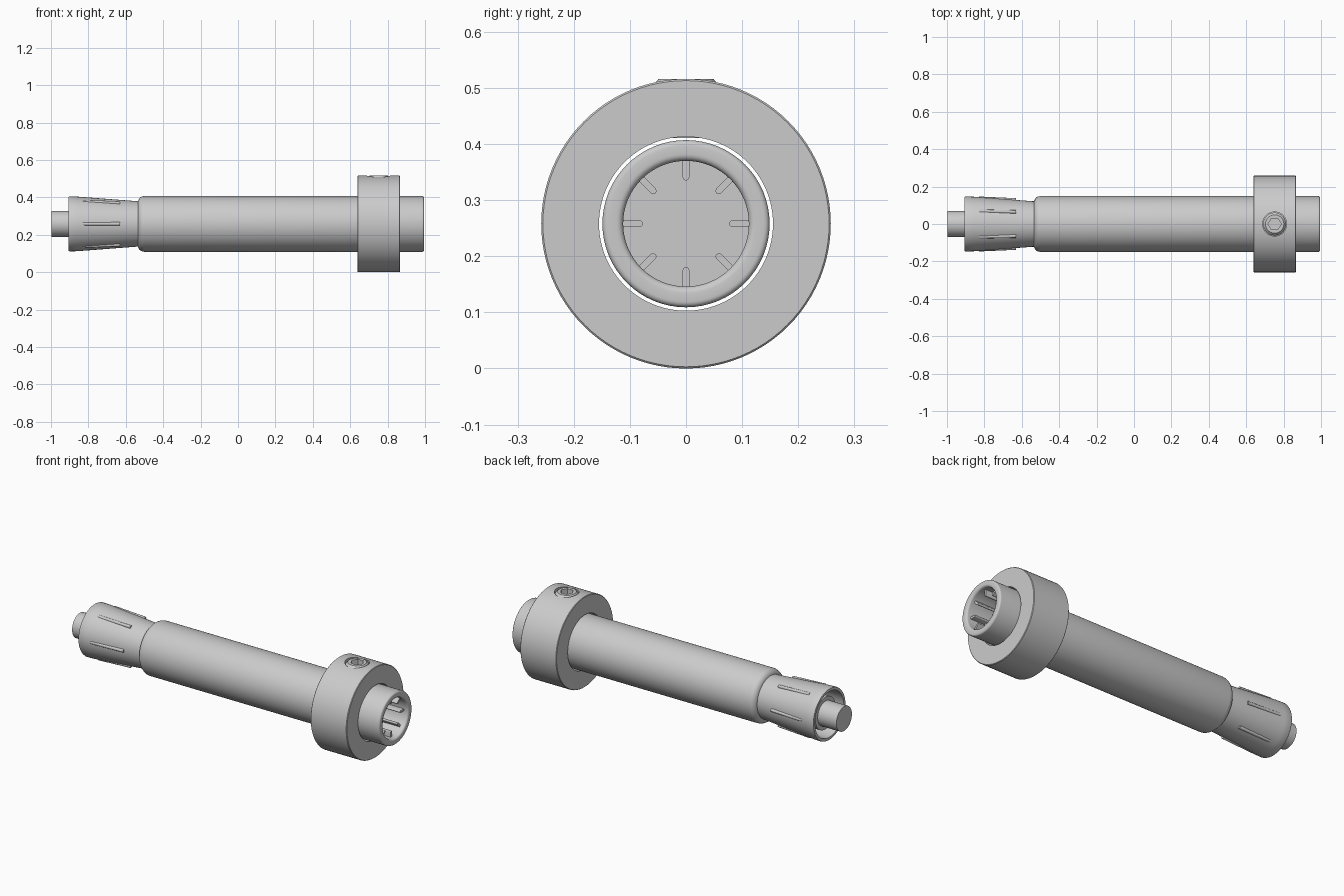
import bpy, bmesh, math
from mathutils import Matrix, Vector

if "Cube" in bpy.data.objects:
    bpy.data.objects.remove(bpy.data.objects["Cube"])

CZ = 0.258  # height of the main axis


def finish(name, bm, sharp=35):
    bmesh.ops.remove_doubles(bm, verts=bm.verts, dist=1e-5)
    bmesh.ops.recalc_face_normals(bm, faces=bm.faces)
    me = bpy.data.meshes.new(name)
    bm.to_mesh(me)
    bm.free()
    ob = bpy.data.objects.new(name, me)
    bpy.context.collection.objects.link(ob)
    smooth(ob, sharp)
    return ob


def smooth(ob, sharp=35):
    bpy.ops.object.select_all(action='DESELECT')
    ob.select_set(True)
    bpy.context.view_layer.objects.active = ob
    bpy.ops.object.shade_smooth_by_angle(angle=math.radians(sharp))


def lathe(name, profile, seg=64, closed=False, matrix=None):
    """Revolve (x, radius) points about the x axis, then place."""
    bm = bmesh.new()
    rings = []
    for i in range(seg):
        a = 2 * math.pi * i / seg
        rings.append([bm.verts.new((x, r * math.sin(a), r * math.cos(a))) for x, r in profile])
    n = len(profile)
    for i in range(seg):
        p, q = rings[i], rings[(i + 1) % seg]
        for j in range(n if closed else n - 1):
            k = (j + 1) % n
            bm.faces.new((p[j], p[k], q[k], q[j]))
    bm.transform(matrix or Matrix.Translation((0, 0, CZ)))
    return finish(name, bm)


def arc(cx, cr, rad, a0, a1, n=5):
    return [(cx + rad * math.cos(math.radians(a0 + (a1 - a0) * i / n)),
             cr + rad * math.sin(math.radians(a0 + (a1 - a0) * i / n))) for i in range(n + 1)]


def ribs(name, count, start, x0, x1, tip, base, width, inset=0):
    """Ring of lengthwise ribs with a rounded tip, running along x."""
    bm = bmesh.new()
    h = width / 2
    s = 1 if tip > base else -1
    section = [(-h, base)] + [(-h * math.cos(math.pi * i / 6), tip + s * h * (math.sin(math.pi * i / 6) - 1))
                              for i in range(7)] + [(h, base)]
    for c in range(count):
        rot = Matrix.Translation((0, 0, CZ)) @ Matrix.Rotation(math.radians(start + 360 * c / count), 4, 'X')
        a = [bm.verts.new(rot @ Vector((x0, t, r))) for t, r in section]
        b = [bm.verts.new(rot @ Vector((x1, t, r - inset))) for t, r in section]
        bm.faces.new(a)
        bm.faces.new(b)
        for i in range(len(a)):
            j = (i + 1) % len(a)
            bm.faces.new((a[i], a[j], b[j], b[i]))
    return finish(name, bm)


def cut(ob, cutter):
    mod = ob.modifiers.new("cut", 'BOOLEAN')
    mod.operation = 'DIFFERENCE'
    mod.solver = 'EXACT'
    mod.object = cutter
    bpy.context.view_layer.objects.active = ob
    bpy.ops.object.modifier_apply(modifier=mod.name)
    bpy.data.objects.remove(cutter)
    smooth(ob)


# main sleeve with rounded nose and an open, rounded rear socket
lathe("sleeve",
      [(-0.535, 0)] + [(-0.535, 0.118)] + arc(-0.501, 0.115, 0.034, 180, 90)
      + arc(0.985, 0.139, 0.010, 90, 0) + arc(0.983, 0.124, 0.012, 0, -90)
      + [(0.76, 0.112), (0.76, 0)])
ribs("socket_ribs", 8, 0, 0.75, 0.968, 0.077, 0.114, 0.012)

# flared expansion collet, hollow at the open end
lathe("collet",
      [(-0.52, 0), (-0.52, 0.121), (-0.545, 0.122), (-0.86, 0.146), (-0.90, 0.147), (-0.905, 0.145),
       (-0.905, 0.130), (-0.72, 0.126), (-0.72, 0)])
ribs("collet_ribs", 6, 30, -0.83, -0.63, 0.147, 0.125, 0.018, inset=0.009)

# stepped core rod
lathe("core_rod",
      [(-0.998, 0), (-0.998, 0.070), (-0.88, 0.070), (-0.88, 0.092), (-0.70, 0.092), (-0.70, 0)], 48)

# loose stop collar with a radial screw hole
collar = lathe("stop_collar",
               [(0.638, 0.155), (0.638, 0.255), (0.641, 0.258), (0.863, 0.258), (0.866, 0.255), (0.866, 0.155)],
               96, closed=True)
up = Matrix.Translation((0.752, 0, 0)) @ Matrix.Rotation(math.radians(-90), 4, 'Y')
hole = lathe("hole_cutter", [(0.38, 0), (0.38, 0.064), (0.56, 0.064), (0.56, 0)], 48, matrix=up)
cut(collar, hole)

# set screw with hexagonal socket
screw = lathe("set_screw",
              [(0.411, 0), (0.411, 0.061), (0.503, 0.061), (0.516, 0.049), (0.516, 0)], 48, matrix=up)
hexagon = lathe("hex_cutter", [(0.465, 0), (0.465, 0.035), (0.56, 0.035), (0.56, 0)], 6, matrix=up)
cut(screw, hexagon)
